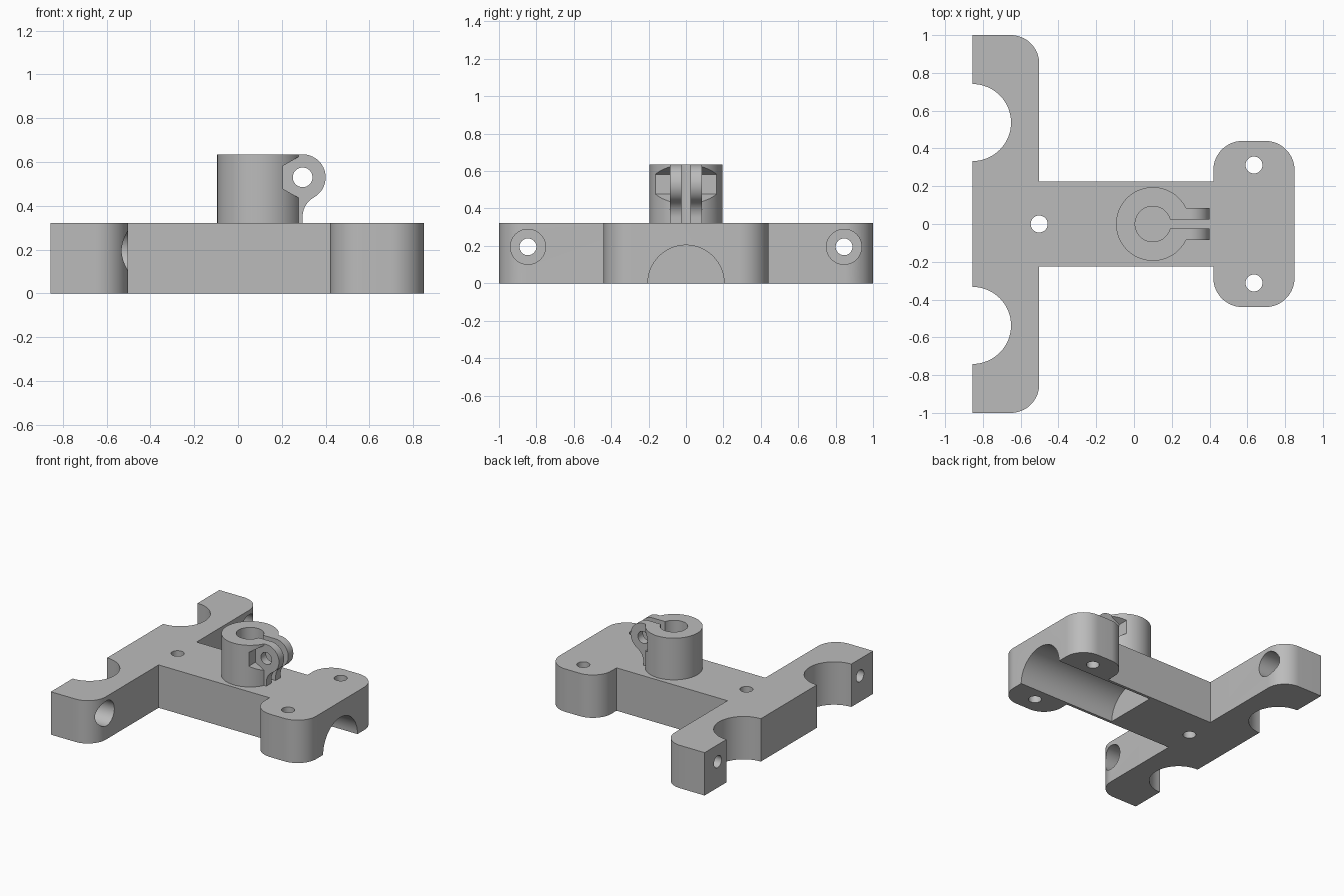
import bpy, bmesh, math

if "Cube" in bpy.data.objects:
    bpy.data.objects.remove(bpy.data.objects["Cube"])

grey = bpy.data.materials.new("plain grey")
grey.diffuse_color = (0.5, 0.5, 0.5, 1)
grey.use_nodes = True
grey.node_tree.nodes["Principled BSDF"].inputs["Base Color"].default_value = grey.diffuse_color


def arc(cx, cy, r, a0, a1, n=16):
    """Points on an arc, angles in degrees."""
    return [(cx + r * math.cos(math.radians(a0 + (a1 - a0) * i / n)),
             cy + r * math.sin(math.radians(a0 + (a1 - a0) * i / n))) for i in range(n + 1)]


def circle(cx, cy, r, n=64):
    return arc(cx, cy, r, 0, 360, n)[:-1]


def prism(name, pts, axis, lo, hi):
    """Extrude a flat profile along an axis from lo to hi."""
    place = {"x": lambda u, v: (lo, u, v), "y": lambda u, v: (u, lo, v), "z": lambda u, v: (u, v, lo)}[axis]
    bm = bmesh.new()
    face = bm.faces.new([bm.verts.new(place(u, v)) for u, v in pts])
    ext = bmesh.ops.extrude_face_region(bm, geom=[face])["geom"]
    step = [(hi - lo) if axis == a else 0 for a in "xyz"]
    bmesh.ops.translate(bm, vec=step, verts=[g for g in ext if isinstance(g, bmesh.types.BMVert)])
    bmesh.ops.recalc_face_normals(bm, faces=bm.faces)
    mesh = bpy.data.meshes.new(name)
    bm.to_mesh(mesh)
    bm.free()
    mesh.materials.append(grey)
    obj = bpy.data.objects.new(name, mesh)
    bpy.context.collection.objects.link(obj)
    return obj


def combine(obj, other, operation="DIFFERENCE"):
    """Boolean with another solid, bake it and remove the helper."""
    mod = obj.modifiers.new("bool", "BOOLEAN")
    mod.operation, mod.solver, mod.object = operation, "EXACT", other
    bpy.context.view_layer.update()
    result = bpy.data.meshes.new_from_object(obj.evaluated_get(bpy.context.evaluated_depsgraph_get()))
    obj.modifiers.clear()
    obj.data = result
    bpy.data.objects.remove(other)


def smooth(obj):
    bpy.ops.object.select_all(action="DESELECT")
    obj.select_set(True)
    bpy.context.view_layer.objects.active = obj
    bpy.ops.object.shade_smooth_by_angle(angle=math.radians(25))


# Base plate: upper half of the outline, mirrored in y
TOP = 0.322
half = [(0.85, 0.285)] + arc(0.695, 0.285, 0.155, 0, 90)[1:] + arc(0.575, 0.285, 0.155, 90, 180)
half += [(0.42, 0.225), (-0.502, 0.225)]
half += arc(-0.652, 0.85, 0.15, 0, 90) + [(-0.855, 1.0)]
half += arc(-0.855, 0.537, 0.204, 90, -90, 32)
outline = half + [(x, -y) for x, y in reversed(half)]
base = prism("base_plate", outline, "z", 0, TOP)

# Vertical screw holes
for x, y in ((-0.502, 0), (0.635, 0.312), (0.635, -0.312)):
    combine(base, prism("hole_cutter", circle(x, y, 0.045, 32), "z", -0.1, 0.5))

# Lengthwise counterbored holes at the ends of the cross bar
for s in (-1, 1):
    combine(base, prism("hole_cutter", circle(s * 0.845, 0.195, 0.045, 32), "x", -1, -0.4))
    combine(base, prism("bore_cutter", circle(s * 0.845, 0.195, 0.094, 48), "x", -0.68, -0.4))

# Half-round channel under the base
combine(base, prism("channel_cutter", circle(0, 0.0, 0.204), "x", 0.03, 1))
smooth(base)

# Clamp: round post with hexagonal nut pockets on both sides
H = 0.635
EX, EZ = 0.295, 0.53
clamp = prism("clamp_post", circle(0.1, 0, 0.195, 96), "z", TOP, H)
hexagon = [(EX + 0.104 * math.cos(math.radians(30 + 60 * i)),
            EZ + 0.104 * math.sin(math.radians(30 + 60 * i))) for i in range(6)]
for s in (-1, 1):
    combine(clamp, prism("pocket_cutter", hexagon, "y", s * 0.075, s * 0.3))

# Clamp ear, rounded and blended down into the post
ear = [(0.15, TOP), (0.295, TOP)] + arc(0.395, 0.351, 0.1, 180, 119.2, 10)
ear += arc(EX, EZ, 0.105, -60, 90, 28) + [(0.15, H)]
combine(clamp, prism("ear", ear, "y", -0.085, 0.085), "UNION")

# Bore, slit and clamping screw hole
combine(clamp, prism("bore_cutter", circle(0.1, 0, 0.094), "z", 0.2, 0.8))
combine(clamp, prism("slit_cutter", [(0.15, -0.025), (0.5, -0.025), (0.5, 0.025), (0.15, 0.025)], "z", 0.2, 0.8))
combine(clamp, prism("hole_cutter", circle(EX, EZ, 0.045, 32), "y", -0.3, 0.3))
smooth(clamp)
